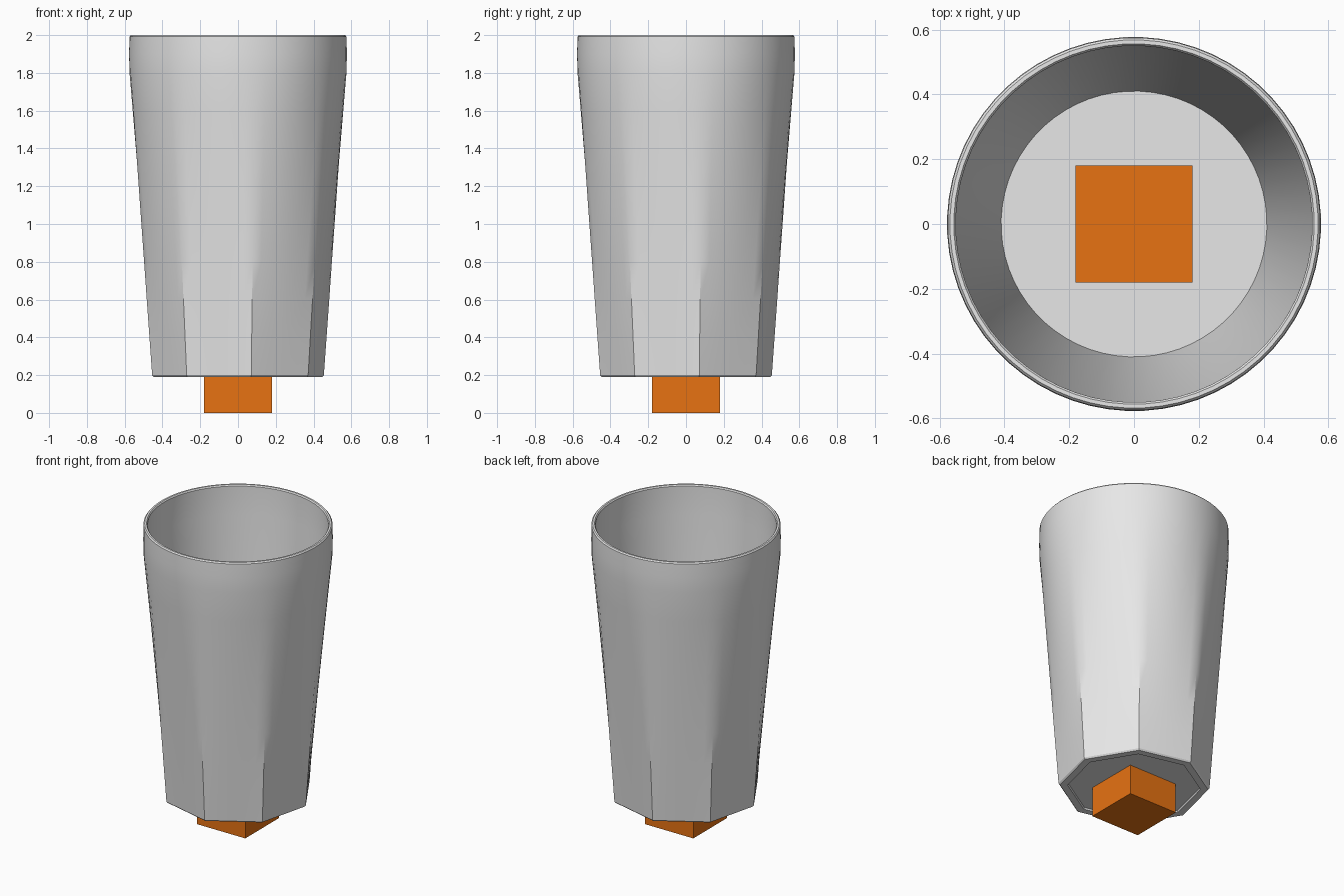
import bpy, bmesh, math

if "Cube" in bpy.data.objects:
    bpy.data.objects.remove(bpy.data.objects["Cube"])

N = 64                              # segments around, multiple of 8
A0 = math.radians(-90 + 8.8)        # direction of one octagon corner


def material(name, rgb):
    m = bpy.data.materials.new(name)
    m.diffuse_color = (*rgb, 1)
    m.use_nodes = True
    m.node_tree.nodes["Principled BSDF"].inputs["Base Color"].default_value = m.diffuse_color
    return m


def add_object(name, bm, mat):
    bmesh.ops.recalc_face_normals(bm, faces=bm.faces)
    me = bpy.data.meshes.new(name)
    bm.to_mesh(me)
    bm.free()
    me.materials.append(mat)
    ob = bpy.data.objects.new(name, me)
    bpy.context.collection.objects.link(ob)
    return ob


def ring(bm, r, z, octagon):
    """Ring of corner radius r; octagon = 1 gives flat sides, 0 a circle."""
    out = []
    for i in range(N):
        a = 2 * math.pi * i / N
        d = (a % (math.pi / 4)) - math.pi / 8
        rr = r * (1 - octagon + octagon * math.cos(math.pi / 8) / math.cos(d))
        out.append(bm.verts.new((rr * math.cos(a + A0), rr * math.sin(a + A0), z)))
    return out


grey = material("light grey", (0.8, 0.8, 0.8))
orange = material("orange", (0.8, 0.17, 0.006))

# cup: octagonal foot blending into a round rim, round hollow inside
profile = [(0.40, 0.20, 1), (0.405, 0.19, 1), (0.452, 0.19, 1), (0.46, 0.20, 1)]
for k in range(1, 9):               # outer wall
    t = k / 8
    profile.append((0.46 + 0.115 * t, 0.20 + 1.6 * t, 1 - t))
profile += [(0.577, 1.9, 0), (0.575, 1.992, 0), (0.568, 2.0, 0),
            (0.556, 2.0, 0), (0.55, 1.992, 0), (0.548, 1.8, 0), (0.41, 0.225, 0)]
bm = bmesh.new()
rings = [ring(bm, *p) for p in profile]
for lo, hi in zip(rings, rings[1:]):
    for i in range(N):
        j = (i + 1) % N
        bm.faces.new((lo[i], lo[j], hi[j], hi[i]))
bm.faces.new(rings[0])              # underside
bm.faces.new(rings[-1])             # inner floor
cup = add_object("cup", bm, grey)
bpy.context.view_layer.objects.active = cup
cup.select_set(True)
bpy.ops.object.shade_smooth_by_angle(angle=math.radians(30))

# square block through the floor of the cup
bm = bmesh.new()
bmesh.ops.create_cube(bm, size=0.36)
bmesh.ops.translate(bm, verts=bm.verts, vec=(0, 0, 0.18))
add_object("base_block", bm, orange)
